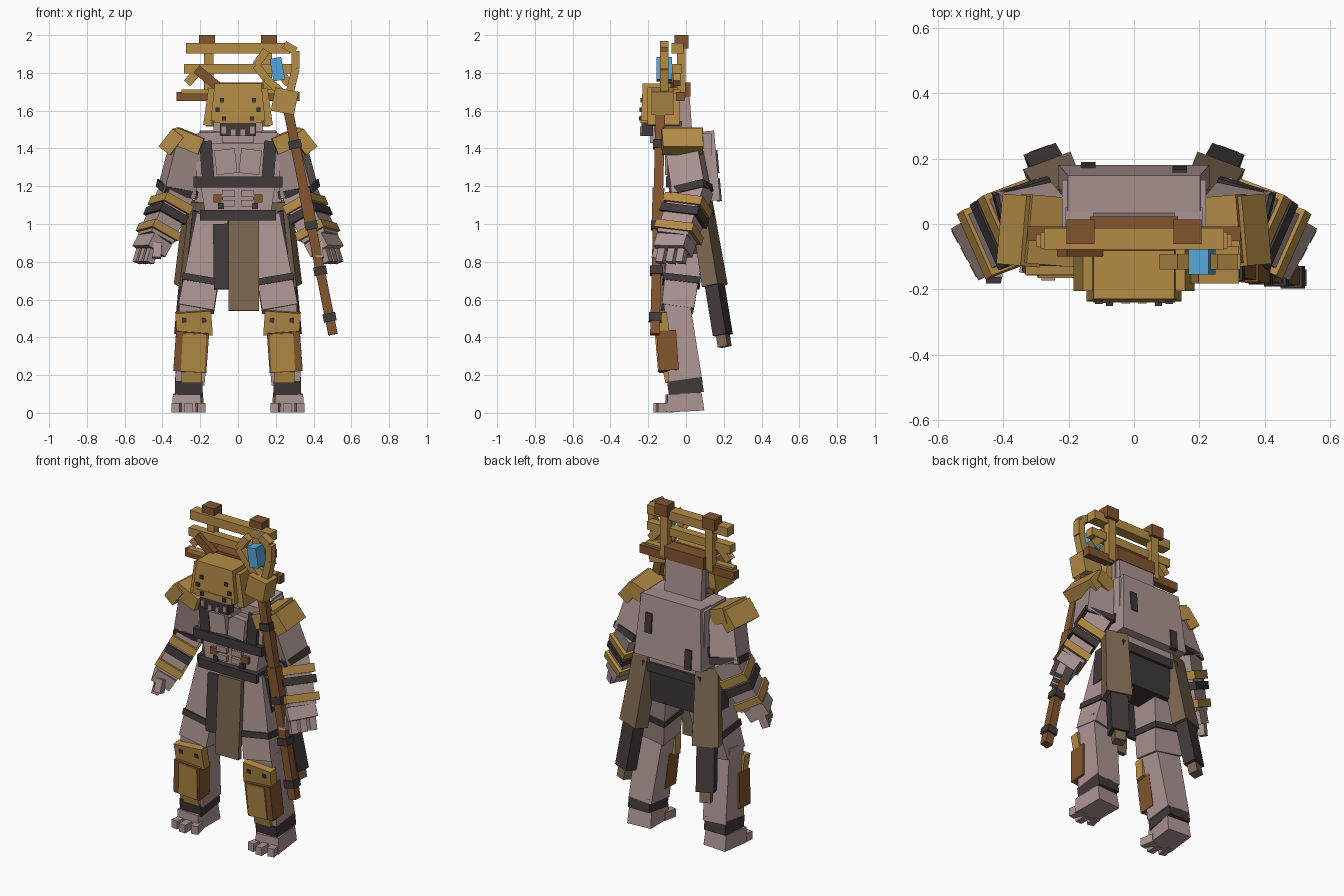
import bpy, bmesh
from math import radians, cos, sin
from mathutils import Matrix, Vector, Euler

old = bpy.data.objects.get("Cube")
if old:
    bpy.data.objects.remove(old, do_unlink=True)


def material(name, r, g, b):
    m = bpy.data.materials.new(name)
    m.use_nodes = True
    m.diffuse_color = (r, g, b, 1)
    m.node_tree.nodes["Principled BSDF"].inputs["Base Color"].default_value = (r, g, b, 1)
    return m


SKIN = material("grey pink hide", .41, .30, .29)
GOLD = material("ochre wood", .46, .265, .062)
BROWN = material("brown wood", .22, .09, .028)
DARK = material("charcoal leather", .053, .041, .042)
CLOTH = material("tan cloth", .20, .135, .08)
BLUE = material("blue crystal", .09, .38, .70)


def build(name, matrix, size, mat, top, mirror):
    """A box, optionally narrowed at its local top and repeated on the right side."""
    for side in ((1, -1) if mirror else (1,)):
        bm = bmesh.new()
        bmesh.ops.create_cube(bm, size=1)
        for v in bm.verts:
            if v.co.z > 0:
                v.co.x *= top[0]
                v.co.y *= top[1]
            v.co = matrix @ Vector([a * s for a, s in zip(v.co, size)])
            v.co.x *= side
        bmesh.ops.recalc_face_normals(bm, faces=bm.faces)
        label = ("left_" if side > 0 else "right_") + name if mirror else name
        me = bpy.data.meshes.new(label)
        bm.to_mesh(me)
        bm.free()
        me.materials.append(mat)
        bpy.context.collection.objects.link(bpy.data.objects.new(label, me))


def box(name, pos, size, mat, rot=(0, 0, 0), top=(1, 1), mirror=False):
    m = Matrix.Translation(pos) @ Euler([radians(a) for a in rot]).to_matrix().to_4x4()
    build(name, m, size, mat, top, mirror)


def bar(name, a, b, w, d, mat, yaw=0, top=(1, 1), mirror=False):
    """A box running from its top end a to its bottom end b."""
    a, b = Vector(a), Vector(b)
    z = (a - b).normalized()
    x = Vector((cos(radians(yaw)), sin(radians(yaw)), 0))
    x = (x - z * x.dot(z)).normalized()
    m = Matrix((x, z.cross(x), z)).transposed().to_4x4()
    m.translation = (a + b) / 2
    build(name, m, (w, d, (a - b).length), mat, top, mirror)


def pair(maker, *args, **kw):
    maker(*args, mirror=True, **kw)


def along(a, b, t):
    return Vector(a).lerp(Vector(b), t)


# Torso
box("chest", (0, .03, 1.36), (.44, .21, .24), SKIN)
box("upper_back", (0, .10, 1.305), (.46, .13, .37), SKIN, (5, 0, 0), (.88, 1))
box("abdomen", (0, .03, 1.14), (.34, .20, .22), SKIN, top=(1.2, 1))
box("chest_band", (0, .0, 1.222), (.47, .21, .058), DARK)
box("collar", (0, -.02, 1.455), (.42, .14, .06), SKIN)
pair(box, "pectoral", (.065, -.085, 1.33), (.11, .05, .13), SKIN, (0, 6, 0))
pair(box, "shoulder_strap", (.165, -.078, 1.34), (.065, .04, .20), DARK, (0, 4, 0))
box("left_back_strap", (.14, .159, 1.33), (.045, .025, .12), DARK, (5, 0, 0))
box("right_back_strap", (-.14, .172, 1.18), (.045, .025, .12), DARK, (5, 0, 0))
for z in (1.11, 1.16):
    pair(box, "belly_plate", (.05, -.075, z), (.07, .03, .035), SKIN)
pair(box, "belly_clasp", (.105, -.075, 1.135), (.05, .03, .04), BROWN)
pair(box, "belly_buckle", (.09, -.08, 1.095), (.03, .03, .03), DARK)

# Waist and hanging cloth
box("belt", (0, .02, 1.047), (.40, .25, .055), DARK)
box("pelvis", (0, .03, .94), (.38, .18, .22), DARK, top=(1.08, 1.1))
bar("dark_loin_cloth", (-.09, -.095, 1.0), (-.085, -.125, .655), .085, .025, DARK)
bar("long_loin_cloth", (.03, -.11, 1.02), (.03, -.14, .54), .16, .03, CLOTH)
pair(bar, "hip_guard", (.225, .03, 1.07), (.25, .04, .84), .03, .17, DARK)

# Coat tails
TA, TB = (.21, .08, 1.12), (.282, .205, .35)
pair(bar, "tail_cloth", TA, along(TA, TB, .58), .155, .09, CLOTH, yaw=-20, top=(.85, .9))
pair(bar, "tail_wrap", along(TA, TB, .56), along(TA, TB, .92), .105, .075, DARK, yaw=-20)
pair(bar, "tail_tip", along(TA, TB, .9), TB, .065, .055, CLOTH, yaw=-20)

# Legs
pair(bar, "thigh", (.135, .02, 1.03), (.222, -.045, .55), .19, .17, SKIN, top=(.9, 1.2))
pair(bar, "thigh_band", (.193, -.022, .715), (.199, -.026, .68), .20, .20, DARK)
pair(bar, "shin", (.225, -.05, .60), (.255, -.003, .16), .155, .18, SKIN, top=(1.1, .75))
pair(box, "knee_plate", (.233, -.12, .472), (.19, .055, .13), GOLD, (8, 4, 0))
pair(bar, "shin_guard", (.24, -.105, .43), (.255, -.09, .22), .175, .105, BROWN)
pair(bar, "shin_plate", (.23, -.15, .42), (.24, -.133, .22), .125, .03, GOLD)
pair(box, "ankle_plate", (.245, -.10, .19), (.11, .03, .06), GOLD, (12, 0, 0))
for x in (.18, .285):
    pair(box, "knee_stud", (x, -.149, .49), (.024, .012, .024), DARK, (8, 4, 0))
pair(box, "ankle_wrap", (.26, -.003, .138), (.145, .185, .08), DARK, (8, 0, 0))
pair(box, "foot", (.265, -.01, .055), (.155, .20, .095), SKIN, (3, 0, 4), (.95, .9))
for i in (-1, 0, 1):
    pair(box, "toe", (.262 + i * .06, -.13 + abs(i) * .02, .027), (.042, .085, .05), SKIN, (0, 0, i * 12))

# Arms
S, E, W = (.265, -.02, 1.45), (.325, .03, 1.17), (.437, -.05, .92)
pair(bar, "upper_arm", S, E, .17, .18, SKIN, yaw=-10, top=(.85, .95))
pair(bar, "upper_arm_band", along(S, E, .88), along(S, E, 1.02), .18, .19, DARK, yaw=-15)
pair(bar, "forearm", along(E, W, -.12), W, .14, .18, SKIN, yaw=-24)
for name, t0, t1, mat in (("elbow_guard", .2, .37, GOLD), ("dark_band", .42, .58, DARK),
                          ("wrist_guard", .77, .93, GOLD)):
    pair(bar, name, along(E, W, t0), along(E, W, t1), .165, .22, mat, yaw=-24)
pair(bar, "hand", W, (.472, -.07, .855), .12, .18, SKIN, yaw=-28)
for i in range(3):
    f = Vector((.508 - i * .028, -.015 - i * .052, .87))
    pair(bar, "finger", f, f + Vector((.022, -.015, -.075)), .045, .042, SKIN, yaw=-28)
pair(bar, "thumb", (.425, -.14, .90), (.43, -.16, .82), .045, .045, SKIN)
pair(box, "shoulder_pad", (.262, -.02, 1.44), (.16, .21, .09), GOLD, (0, -22, 5))
pair(box, "shoulder_pad_rim", (.345, -.02, 1.435), (.12, .215, .075), GOLD, (0, 52, 5))

# Head
box("neck", (0, -.015, 1.56), (.25, .085, .25), SKIN, (4, 0, 0))
box("skull", (0, -.09, 1.59), (.26, .16, .20), SKIN)
box("mask_front", (0, -.155, 1.645), (.29, .165, .20), GOLD, top=(.85, .9))
pair(box, "mask_cheek", (.148, -.12, 1.62), (.045, .17, .20), GOLD, (0, -8, 0))
box("mask_lip", (0, -.21, 1.555), (.25, .06, .04), GOLD)
pair(box, "mask_trim", (.15, -.08, 1.53), (.04, .12, .03), BROWN)
box("head_band", (0, -.02, 1.712), (.27, .085, .075), BROWN)
box("mouth", (0, -.205, 1.50), (.19, .06, .07), DARK)
box("jaw", (0, -.115, 1.475), (.17, .15, .09), SKIN)
for x in (.025, .075):
    pair(box, "tooth", (x, -.23, 1.475 + x * .3), (.025, .025, .035), SKIN)
for x, z, y in ((.085, 1.655, -.234), (.108, 1.605, -.238), (.075, 1.558, -.243)):
    pair(box, "mask_stud", (x, y, z), (.022, .014, .022), DARK)

# Head frame
pair(box, "frame_post", (.155, -.025, 1.82), (.05, .045, .30), GOLD)
pair(box, "post_cap", (.163, -.023, 1.965), (.085, .075, .07), BROWN)
box("top_rail", (0, -.045, 1.93), (.55, .065, .055), GOLD)
box("middle_rail", (0, -.05, 1.822), (.57, .05, .05), GOLD)
pair(box, "lower_rail", (.235, -.03, 1.675), (.18, .045, .05), BROWN)
box("lower_rail_front", (0, -.05, 1.70), (.60, .04, .025), GOLD)
bar("brown_brace", (-.22, -.08, 1.82), (-.11, -.08, 1.73), .05, .04, BROWN)
pair(bar, "gold_brace", (.20, -.05, 1.82), (.27, -.05, 1.745), .045, .04, GOLD)

# Staff
A, B = (.262, -.135, 1.62), (.503, -.165, .415)
bar("staff_shaft", A, B, .05, .05, BROWN)
bar("staff_grip", along(A, B, .36), along(A, B, .52), .062, .062, BROWN)
for t in (.165, .52, .72, .925):
    bar("staff_ring", along(A, B, t - .018), along(A, B, t + .018), .068, .068, DARK)
box("staff_head", (.247, -.125, 1.65), (.125, .115, .125), GOLD, (0, 11, 0))
box("staff_crystal", (.208, -.115, 1.82), (.062, .08, .12), BLUE, (0, -10, 0))
claws = {"outer_claw": ((.275, 1.70), (.305, 1.82), (.305, 1.915), (.245, 1.95)),
         "inner_claw": ((.225, 1.70), (.15, 1.77), (.095, 1.84), (.15, 1.92))}
for name, path in claws.items():
    for (x0, z0), (x1, z1) in zip(path, path[1:]):
        bar(name, (x1, -.115, z1), (x0, -.115, z0), .042, .047, GOLD)
